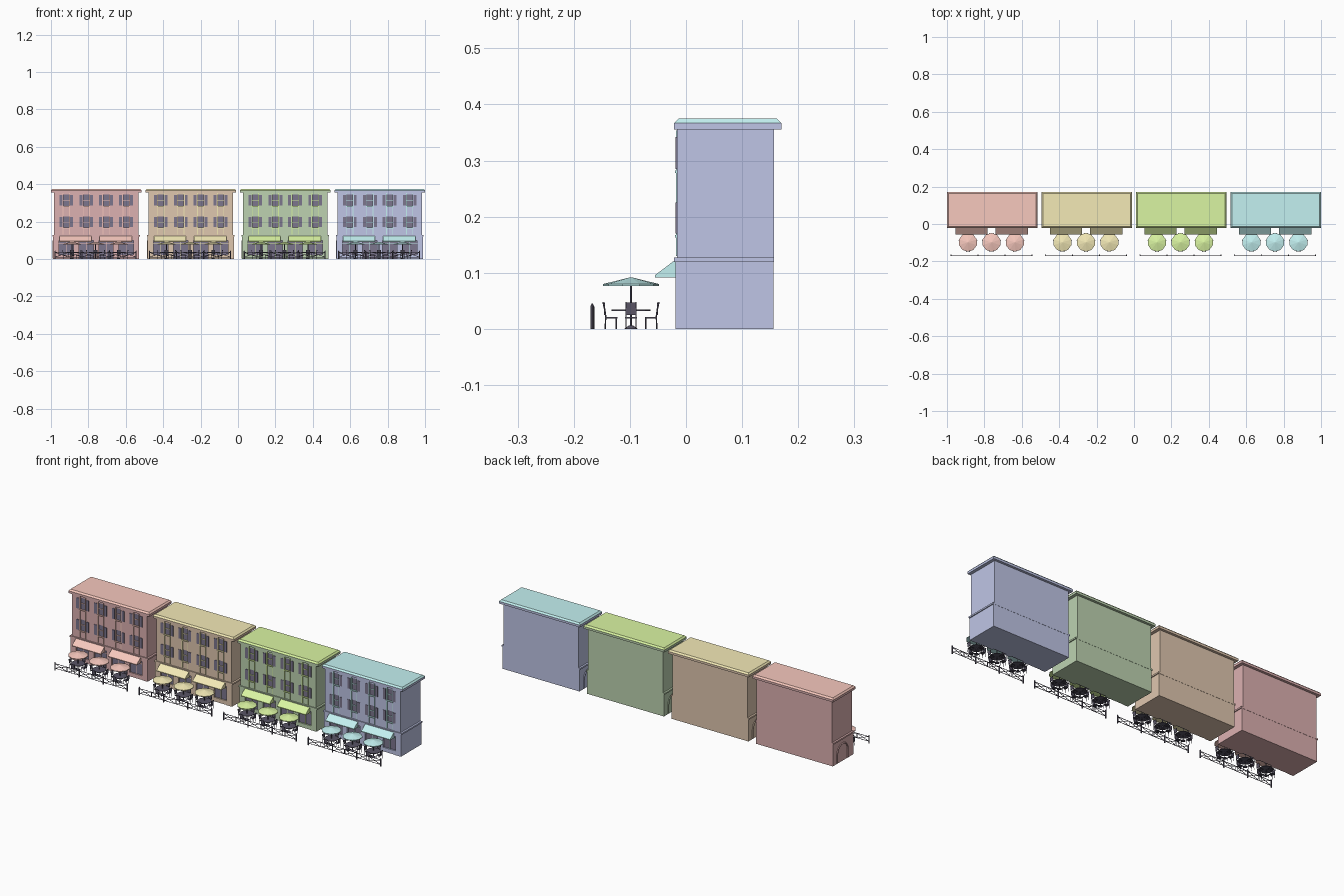
import bpy, bmesh
from math import sin, cos, pi
from mathutils import Vector, Matrix

if "Cube" in bpy.data.objects:
    bpy.data.objects.remove(bpy.data.objects["Cube"])


def material(name, c):
    m = bpy.data.materials.new(name)
    m.diffuse_color = (*c, 1)
    m.use_nodes = True
    m.node_tree.nodes["Principled BSDF"].inputs["Base Color"].default_value = m.diffuse_color
    return m


def box(bm, x0, x1, y0, y1, z0, z1):
    m = Matrix.Translation(((x0 + x1) / 2, (y0 + y1) / 2, (z0 + z1) / 2))
    bmesh.ops.create_cube(bm, size=1, matrix=m @ Matrix.Diagonal((x1 - x0, y1 - y0, z1 - z0, 1)))


def cone(bm, x, y, z0, z1, r0, r1, n=8, caps=True):
    bmesh.ops.create_cone(bm, cap_ends=caps, segments=n, radius1=r0, radius2=r1, depth=z1 - z0,
                          matrix=Matrix.Translation((x, y, (z0 + z1) / 2)))


def beam(bm, p, q, r, n=6):
    p, q = Vector(p), Vector(q)
    d = q - p
    rot = d.to_track_quat('Z', 'Y').to_matrix().to_4x4()
    bmesh.ops.create_cone(bm, cap_ends=True, segments=n, radius1=r, radius2=r, depth=d.length,
                          matrix=Matrix.Translation((p + q) / 2) @ rot)


def extrude_x(bm, profile, x0, x1):
    a = [bm.verts.new((x0, y, z)) for y, z in profile]
    b = [bm.verts.new((x1, y, z)) for y, z in profile]
    bm.faces.new(a)
    bm.faces.new(b[::-1])
    for i in range(len(a)):
        j = (i + 1) % len(a)
        bm.faces.new((a[i], b[i], b[j], a[j]))


def finish(bm, name, cx, mat):
    bmesh.ops.recalc_face_normals(bm, faces=bm.faces)
    me = bpy.data.meshes.new(name)
    bm.to_mesh(me)
    bm.free()
    me.materials.append(mat)
    ob = bpy.data.objects.new(name, me)
    ob.location.x = cx
    bpy.context.collection.objects.link(ob)
    return ob


BAYS = (-0.16, -0.053, 0.053, 0.16)
FLOORS = ((0.17, 0.225), (0.285, 0.342))
TABLES = (-0.13, -0.004, 0.121)
TY = -0.098
iron = material("dark_iron", (0.10, 0.09, 0.13))
glass = material("dark_glass", (0.20, 0.18, 0.27))


def piers(bm, half, w, z0, z1, y0, y1):
    # vertical wall strips left standing between the openings
    edges = [-half] + [e for b in BAYS for e in (b - w, b + w)] + [half]
    for a, b in zip(edges[::2], edges[1::2]):
        box(bm, a, b, y0, y1, z0, z1)


def building(cx, wall, accent):
    # upper storeys with recessed window openings
    bm = bmesh.new()
    box(bm, -0.225, 0.225, -0.005, 0.157, 0.12, 0.357)
    piers(bm, 0.225, 0.018, 0.12, 0.357, -0.016, -0.004)
    for b in BAYS:
        for z0, z1 in ((0.12, 0.165), (0.228, 0.28), (0.345, 0.357)):
            box(bm, b - 0.018, b + 0.018, -0.013, -0.004, z0, z1)
    finish(bm, "upper_walls", cx, wall)

    # ground floor with shop openings
    bm = bmesh.new()
    box(bm, -0.23, 0.23, -0.006, 0.156, 0, 0.12)
    piers(bm, 0.23, 0.038, 0, 0.12, -0.019, -0.005)
    box(bm, -0.23, 0.23, -0.019, -0.005, 0.1, 0.12)
    for b in (BAYS[0], BAYS[3]):
        box(bm, b - 0.038, b + 0.038, -0.017, -0.005, 0, 0.022)
    finish(bm, "ground_floor_walls", cx, wall)

    # string course and cornice
    bm = bmesh.new()
    box(bm, -0.235, 0.235, -0.021, 0.157, 0.119, 0.127)
    finish(bm, "string_course", cx, wall)
    bm = bmesh.new()
    box(bm, -0.242, 0.242, -0.021, 0.17, 0.355, 0.367)
    finish(bm, "cornice", cx, wall)

    # shallow hipped roof cap
    bm = bmesh.new()
    box(bm, -0.242, 0.242, -0.021, 0.17, 0.367, 0.375)
    for v in bm.verts:
        if v.co.z > 0.371:
            v.co.x *= 0.97
            v.co.y += -0.008 if v.co.y > 0 else 0.008
    finish(bm, "roof_cap", cx, accent)

    # arched doorway surround on the left end wall
    bm = bmesh.new()
    yc, r, zs = 0.075, 0.045, 0.05
    arc = [(yc + r * cos(pi * i / 10), zs + r * sin(pi * i / 10)) for i in range(11)]
    pts = [(yc + r, 0.003)] + arc + [(yc - r, 0.003)]
    for (y0, z0), (y1, z1) in zip(pts, pts[1:]):
        beam(bm, (-0.231, y0, z0), (-0.231, y1, z1), 0.004)
    finish(bm, "side_arch", cx, wall)

    # window panes, doors and shutters
    pane, shut, trim = bmesh.new(), bmesh.new(), bmesh.new()
    for i, b in enumerate(BAYS):
        for z0, z1 in FLOORS:
            box(pane, b - 0.018, b + 0.018, -0.008, -0.004, z0 - 0.005, z1 + 0.003)
            for s in (-1, 1):
                xa, xb = sorted((b + s * 0.021, b + s * 0.037))
                box(shut, xa, xb, -0.0185, -0.015, z0, z1)
            box(trim, b - 0.018, b + 0.018, -0.011, -0.007, (z0 + z1) / 2 - 0.0015, (z0 + z1) / 2 + 0.0015)
            box(trim, b - 0.02, b + 0.02, -0.0195, -0.01, z0 - 0.007, z0 - 0.003)
        # accent strips beside the window column
        for s in (-1, 1):
            xa, xb = sorted((b + s * 0.015, b + s * 0.019))
            box(trim, xa, xb, -0.0175, -0.007, 0.13, 0.354)
        low = 0.022 if i in (0, 3) else 0.0
        box(pane, b - 0.038, b + 0.038, -0.010, -0.005, low, 0.1)
        box(trim, b - 0.038, b + 0.038, -0.013, -0.009, 0.082, 0.085)
        box(trim, b - 0.0015, b + 0.0015, -0.013, -0.009, low, 0.1)
    finish(pane, "window_panes", cx, glass)
    finish(shut, "shutters", cx, glass)
    finish(trim, "window_trim", cx, accent)

    # sloping awnings with a small front valance
    bm = bmesh.new()
    for a, b in ((-0.197, -0.026), (0.018, 0.19)):
        extrude_x(bm, [(-0.018, 0.124), (-0.055, 0.096), (-0.055, 0.092), (-0.018, 0.092)], a, b)
    finish(bm, "awnings", cx, accent)


def chair(bm, tx, ang):
    c, s = cos(ang), sin(ang)

    def P(d, w, z):
        return (tx + d * c - w * s, TY + d * s + w * c, z)
    for w in (-0.009, 0.009):
        beam(bm, P(0.026, w, 0), P(0.026, w, 0.02), 0.0012)
        beam(bm, P(0.046, w, 0), P(0.045, w, 0.024), 0.0012)
        beam(bm, P(0.045, w, 0.022), P(0.047, w, 0.036), 0.0012)
        beam(bm, P(0.047, w, 0.035), P(0.05, w, 0.048), 0.0012)
    # seat and back panels
    rot = Matrix.Rotation(ang, 4, 'Z')
    for d, z, size in ((0.0355, 0.02, (0.022, 0.021, 0.002)), (0.0475, 0.036, (0.002, 0.019, 0.022))):
        bmesh.ops.create_cube(bm, size=1, matrix=Matrix.Translation(P(d, 0, z)) @ rot @ Matrix.Diagonal((*size, 1)))


def terrace(cx, accent):
    tab, par, ch, fen = (bmesh.new() for _ in range(4))
    for t in TABLES:
        # table with central pole
        cone(tab, t, TY, 0.032, 0.0345, 0.035, 0.035, 16)
        cone(tab, t, TY, 0, 0.006, 0.012, 0.004, 10)
        cone(tab, t, TY, 0, 0.088, 0.002, 0.002, 8)
        # parasol canopy and rim
        cone(par, t, TY, 0.08, 0.092, 0.05, 0.001, 10)
        cone(par, t, TY, 0.0765, 0.08, 0.05, 0.05, 10, False)
        for k in range(4):
            chair(ch, t, k * pi / 2)
    finish(tab, "cafe_tables", cx, iron)
    finish(par, "parasols", cx, accent)
    finish(ch, "chairs", cx, iron)

    # railing of crossed panels between posts
    y, x0, w = -0.167, -0.22, 0.1443
    for i in range(4):
        x = x0 + i * w
        cone(fen, x, y, 0, 0.04, 0.0035, 0.0035, 8)
        cone(fen, x, y, 0.04, 0.045, 0.0035, 0.001, 8)
        if i < 3:
            for z in (0.01, 0.035):
                beam(fen, (x, y, z), (x + w, y, z), 0.0016)
            xm = x + w / 2
            beam(fen, (xm, y, 0.01), (xm, y, 0.035), 0.0016)
            for a in (x, xm):
                beam(fen, (a, y, 0.01), (a + w / 2, y, 0.035), 0.0014)
                beam(fen, (a, y, 0.035), (a + w / 2, y, 0.01), 0.0014)
    finish(fen, "railing", cx, iron)


STYLES = (("red", (0.72, 0.44, 0.44), (0.93, 0.58, 0.51)),
          ("tan", (0.74, 0.57, 0.43), (0.90, 0.82, 0.47)),
          ("green", (0.51, 0.65, 0.44), (0.70, 0.91, 0.36)),
          ("blue", (0.52, 0.56, 0.79), (0.55, 0.88, 0.88)))
for i, (name, wc, ac) in enumerate(STYLES):
    cx = -0.758 + i * 0.5053
    accent = material(name + "_accent", ac)
    building(cx, material(name + "_wall", wc), accent)
    terrace(cx, accent)
